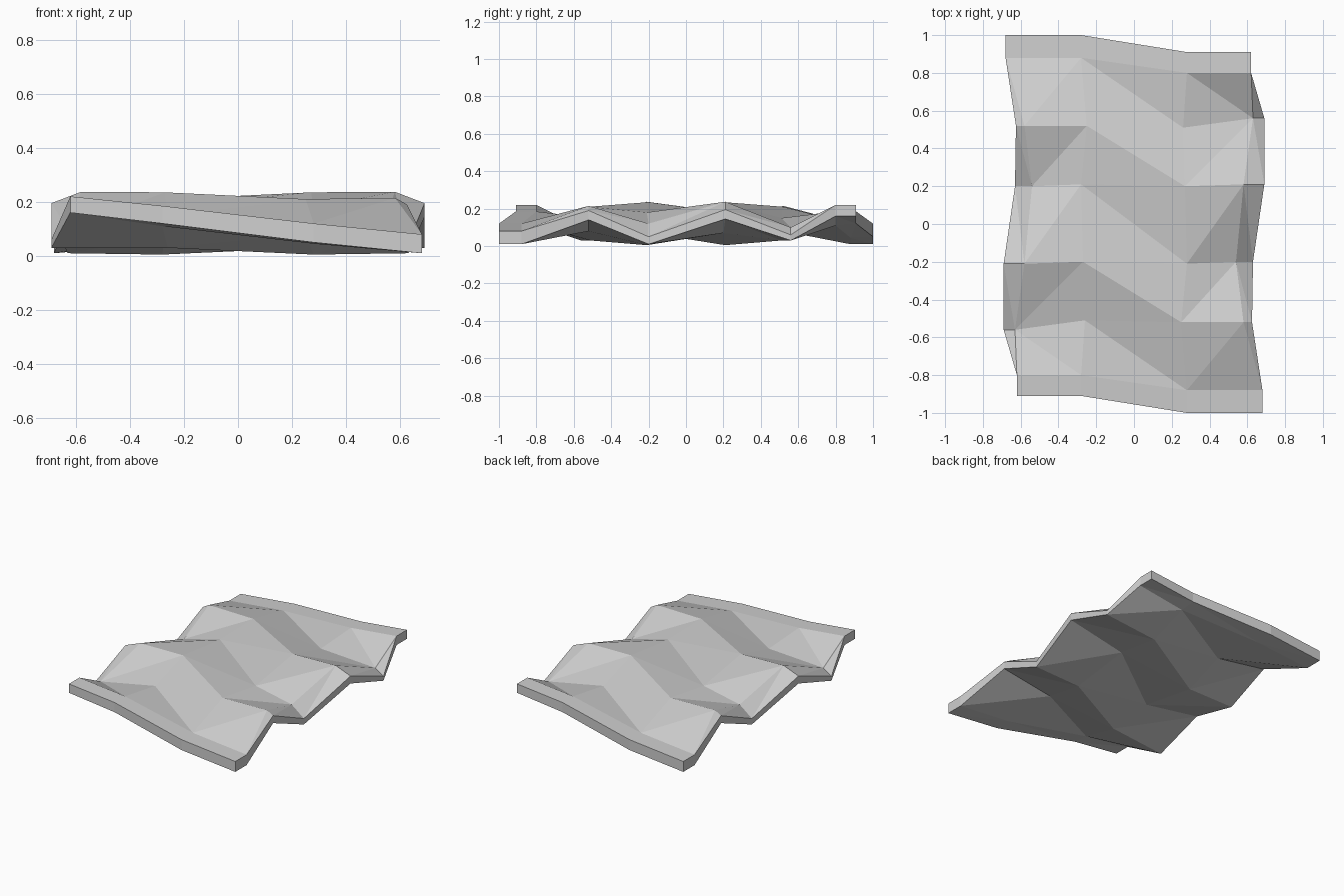
import bpy
import bmesh

cube = bpy.data.objects.get("Cube")
if cube:
    bpy.data.objects.remove(cube)

# Left half of the folded sheet, stations listed from back to front
RIM_TOP = [(-.68, 1, .08), (-.68, .88, .08), (-.58, .52, .215), (-.54, .2, .12),
           (-.58, -.21, .237), (-.63, -.56, .1), (-.62, -.8, .22), (-.62, -.91, .22)]
INNER = [(-.28, 1, .12), (-.28, .88, .12), (-.25, .52, .21), (-.28, .21, .18),
         (-.27, -.2, .235), (-.26, -.51, .15), (-.28, -.8, .185), (-.28, -.91, .185)]
RIM_OUT = [(-.68, 1, .08), (-.68, .88, .08), (-.625, .52, .19), (-.63, .2, .05),
           (-.69, -.21, .195), (-.69, -.56, .06), (-.62, -.8, .22), (-.62, -.91, .22)]
RIM_DROP = [.07, .07, .05, .04, .05, .03, .06, .06]
INNER_DROP = [.07, .075, .13, .175, .165, .12, .075, .065]
ROWS = len(INNER)
FLIPPED = 5


def lowered(points, drops):
    return [(x, y, z - d) for (x, y, z), d in zip(points, drops)]


def turned(points):
    """Half turn about the vertical axis, kept in back-to-front order."""
    return [(-x, -y, z) for x, y, z in reversed(points)]


# Closed loop of columns: over the top, around the right rim, back underneath
rim_low = lowered(RIM_OUT, RIM_DROP)
inner_low = lowered(INNER, INNER_DROP)
columns = [RIM_OUT, RIM_TOP, INNER, turned(INNER), turned(RIM_TOP), turned(RIM_OUT),
           turned(rim_low), turned(inner_low), inner_low, rim_low]

bm = bmesh.new()
grid = [[bm.verts.new(p) for p in col] for col in columns]


def band(c, forward):
    """Skin two neighbouring columns; forward rows crease from a[i] to b[i + 1]."""
    a, b = grid[c], grid[(c + 1) % len(grid)]
    for i in range(ROWS - 1):
        if i in forward:
            tris = ((a[i], a[i + 1], b[i + 1]), (a[i], b[i + 1], b[i]))
        else:
            tris = ((a[i], a[i + 1], b[i]), (a[i + 1], b[i + 1], b[i]))
        for tri in tris:
            bm.faces.new(tri)


# Crease directions, column by column
every, none = range(ROWS), ()
creases = [every, (FLIPPED,), every, (ROWS - 2 - FLIPPED,), every,
           every, none, every, none, every]
for c, forward in enumerate(creases):
    band(c, forward)

# Front and back end strips
for i in (0, ROWS - 1):
    for k in (1, 2, 3):
        low = (9, 8, 7, 6)
        bm.faces.new([grid[c][i] for c in (k, k + 1, low[k], low[k - 1])])

bmesh.ops.remove_doubles(bm, verts=bm.verts, dist=.001)
bmesh.ops.recalc_face_normals(bm, faces=bm.faces)

mesh = bpy.data.meshes.new("folded_sheet")
bm.to_mesh(mesh)
bm.free()
sheet = bpy.data.objects.new("folded_sheet", mesh)
bpy.context.collection.objects.link(sheet)

# Single pale grey finish
grey = bpy.data.materials.new("pale_grey")
grey.use_nodes = True
colour = (.62, .62, .62, 1)
grey.diffuse_color = colour
grey.node_tree.nodes["Principled BSDF"].inputs["Base Color"].default_value = colour
mesh.materials.append(grey)
